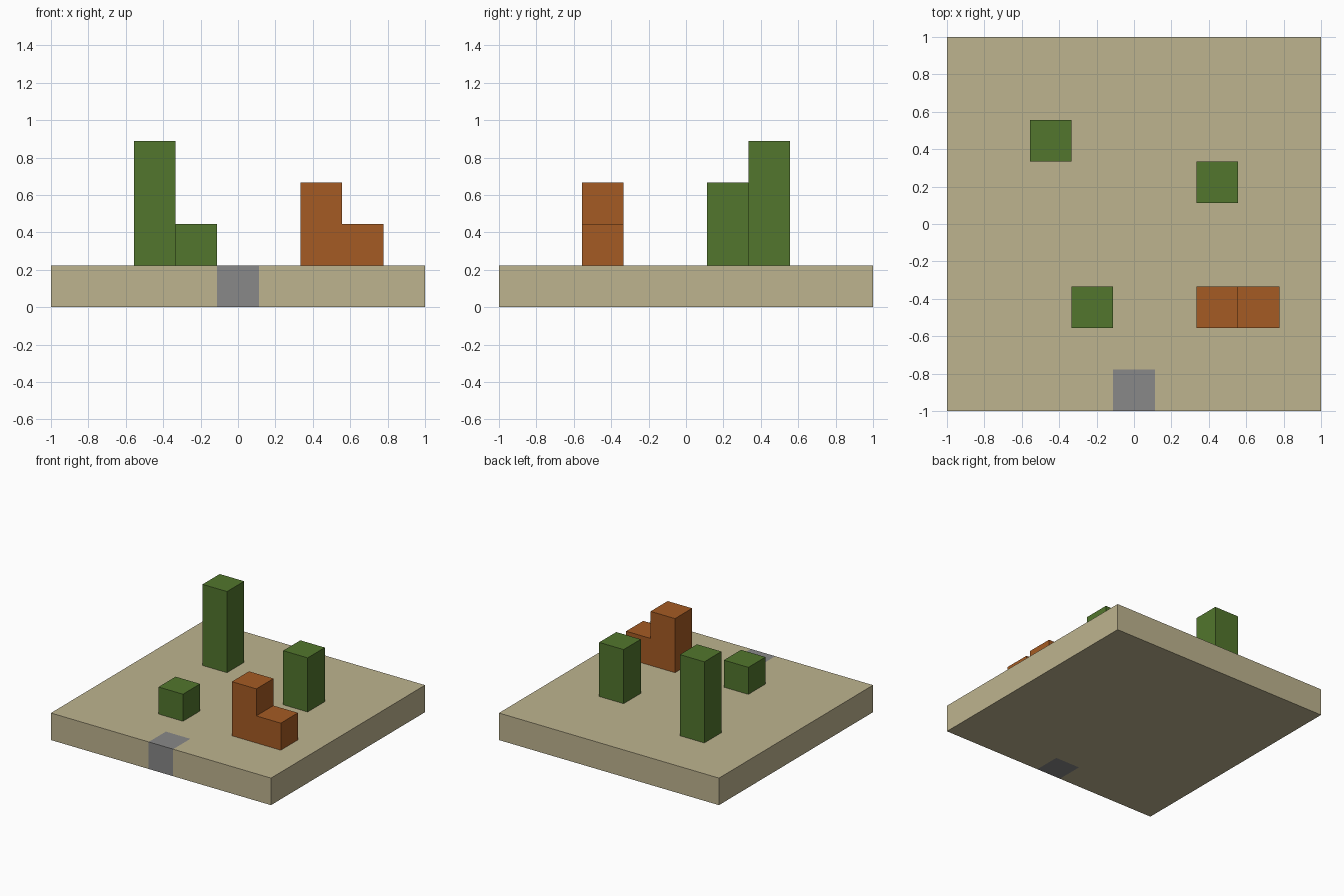
import bpy
import bmesh
from mathutils import Vector

default = bpy.data.objects.get("Cube")
if default:
    bpy.data.objects.remove(default, do_unlink=True)

U = 2 / 9  # one block of the 9 x 9 layout


def material(name, rgb):
    mat = bpy.data.materials.new(name)
    mat.use_nodes = True
    mat.diffuse_color = (*rgb, 1)
    mat.node_tree.nodes["Principled BSDF"].inputs["Base Color"].default_value = (*rgb, 1)
    return mat


def add_object(name, bm, mats):
    bmesh.ops.recalc_face_normals(bm, faces=bm.faces)
    mesh = bpy.data.meshes.new(name)
    bm.to_mesh(mesh)
    bm.free()
    for mat in mats:
        mesh.materials.append(mat)
    obj = bpy.data.objects.new(name, mesh)
    bpy.context.collection.objects.link(obj)
    return obj


def extrude_profile(name, profile, column, row, mat):
    """Extrude an x-z profile, in blocks, one block deep on top of the slab."""
    bm = bmesh.new()
    y = (row - 0.5) * U
    verts = [bm.verts.new(((column - 0.5 + x) * U, y, (1 + z) * U)) for x, z in profile]
    face = bm.faces.new(verts)
    result = bmesh.ops.extrude_face_region(bm, geom=[face])
    moved = [v for v in result["geom"] if isinstance(v, bmesh.types.BMVert)]
    bmesh.ops.translate(bm, verts=moved, vec=(0, U, 0))
    return add_object(name, bm, [mat])


sand = material("sand", (0.515, 0.456, 0.275))
grey = material("stone grey", (0.246, 0.246, 0.246))
green = material("plant green", (0.084, 0.181, 0.026))
orange = material("rock orange", (0.376, 0.105, 0.017))

# Ground slab, cut so that one block at the middle of the front edge is grey
bm = bmesh.new()
bmesh.ops.create_cube(bm, size=1)
bmesh.ops.scale(bm, verts=bm.verts, vec=(2, 2, U))
bmesh.ops.translate(bm, verts=bm.verts, vec=(0, 0, U / 2))
for point, normal in (((-U / 2, 0, 0), (1, 0, 0)),
                      ((U / 2, 0, 0), (1, 0, 0)),
                      ((0, U - 1, 0), (0, 1, 0))):
    bmesh.ops.bisect_plane(bm, geom=bm.verts[:] + bm.edges[:] + bm.faces[:],
                           plane_co=Vector(point), plane_no=Vector(normal))
for face in bm.faces:
    centre = face.calc_center_median()
    face.material_index = int(abs(centre.x) < U / 2 and centre.y < U - 1)
add_object("ground_slab", bm, [sand, grey])

# Green pillars
for name, column, row, height in (("tall_plant", -2, 2, 3),
                                  ("medium_plant", 2, 1, 2),
                                  ("short_plant", -1, -2, 1)):
    extrude_profile(name, [(0, 0), (1, 0), (1, height), (0, height)], column, row, green)

# Stepped orange rock
extrude_profile("stepped_rock", [(0, 0), (2, 0), (2, 1), (1, 1), (1, 2), (0, 2)],
                2, -2, orange)
